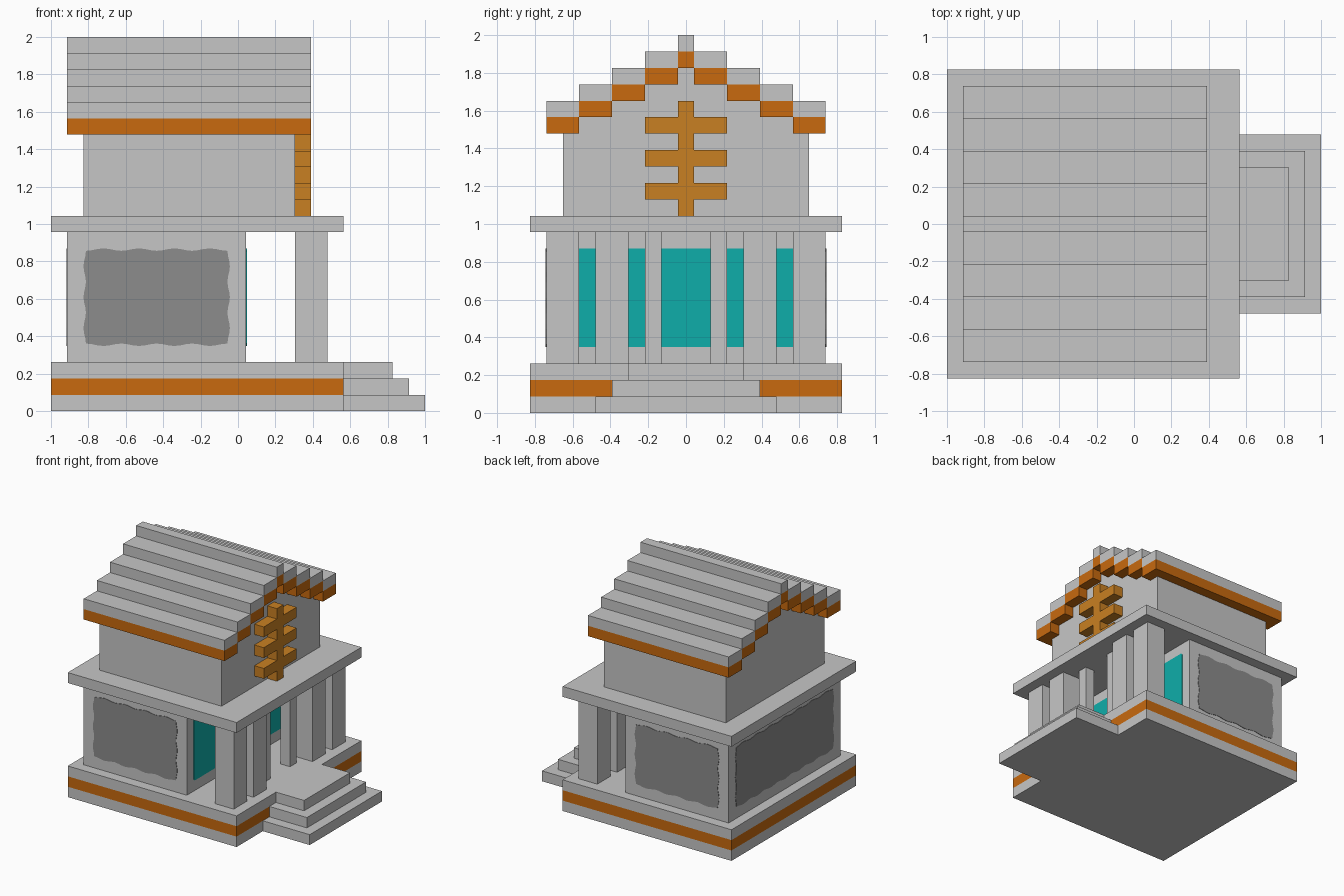
import bpy
import bmesh
import math
from mathutils import Vector

if "Cube" in bpy.data.objects:
    bpy.data.objects.remove(bpy.data.objects["Cube"])

U = 2 / 23  # one building block; all sizes below are in blocks


def material(name, rgb):
    m = bpy.data.materials.new(name)
    m.diffuse_color = (*rgb, 1)
    m.use_nodes = True
    m.node_tree.nodes["Principled BSDF"].inputs["Base Color"].default_value = m.diffuse_color
    return m


STONE = material("light_stone", (0.565, 0.565, 0.565))
PANEL = material("dark_stone", (0.262, 0.262, 0.262))
ORANGE = material("orange_trim", (0.578, 0.144, 0.0045))
GOLD = material("gold", (0.584, 0.216, 0.016))
GLASS = material("teal_glass", (0.0048, 0.423, 0.402))


def prism(name, outline, push, mat):
    """Extrude a planar outline (points in blocks) along push."""
    bm = bmesh.new()
    face = bm.faces.new([bm.verts.new(Vector(p) * U) for p in outline])
    ext = bmesh.ops.extrude_face_region(bm, geom=[face], use_keep_orig=True)
    moved = [g for g in ext["geom"] if isinstance(g, bmesh.types.BMVert)]
    bmesh.ops.translate(bm, verts=moved, vec=Vector(push) * U)
    bmesh.ops.recalc_face_normals(bm, faces=bm.faces[:])
    mesh = bpy.data.meshes.new(name)
    bm.to_mesh(mesh)
    bm.free()
    mesh.materials.append(mat)
    ob = bpy.data.objects.new(name, mesh)
    bpy.context.collection.objects.link(ob)
    return ob


def box(name, x, y, z, mat=STONE):
    corners = [(x[0], y[0], z[0]), (x[1], y[0], z[0]),
               (x[1], y[1], z[0]), (x[0], y[1], z[0])]
    return prism(name, corners, (0, 0, z[1] - z[0]), mat)


def sym(half):
    return (-half, half)


def edge_points(w, h, wave):
    """Rectangle outline whose edges ripple inward by wave."""
    pts, corners = [], [(0, 0), (w, 0), (w, h), (0, h)]
    for i in range(4):
        a, b = Vector(corners[i]), Vector(corners[(i + 1) % 4])
        d = b - a
        length = d.length
        inward = Vector((-d.y, d.x)) / length
        bumps = max(2, round(length / 2.2))
        for j in range(bumps * 6 + 1):
            t = j / (bumps * 6)
            s = 0.15 + t * (length - 0.3)
            inset = wave * (1 + math.cos(2 * math.pi * bumps * t)) / 2
            pts.append(a + d / length * s + inward * inset)
    return pts


# Plinth in three courses, with the entrance steps
for i, (mat, step_x, step_y) in enumerate(
        [(STONE, 11.5, 5.5), (ORANGE, 10.5, 4.5), (STONE, 9.5, 3.5)]):
    box(f"plinth_course_{i + 1}", (-11.5, 6.5), sym(9.5), (i, i + 1), mat)
    box(f"entrance_step_{i + 1}", (6.5, step_x), sym(step_y), (i, i + 1))

# Ground floor hall and slab above it
box("hall", (-10.5, 0.5), sym(8.5), (3, 11))
box("upper_slab", (-11.5, 6.5), sym(9.5), (11, 12))

# Wall panels (thin plates) on both sides and the back, glazing at the front
T = 0.04
for side, y in (("front", -8.5), ("back", 8.5)):
    prism(f"side_panel_{side}", [(-9.5 + p.x, y, 4 + p.y) for p in edge_points(9, 6, 0.15)],
          (0, math.copysign(T, y), 0), PANEL)
prism("rear_panel", [(-10.5, -7.5 + p.x, 4 + p.y) for p in edge_points(15, 6, 0.15)],
      (-T, 0, 0), PANEL)
prism("glazing", [(0.5, -7.5 + p.x, 4 + p.y) for p in edge_points(15, 6, 0)],
      (T, 0, 0), GLASS)

# Portico columns, mirrored about the middle
for s, side in ((-1, "left"), (1, "right")):
    for name, a, b, x1 in (("outer", 6.5, 8.5, 5.5), ("middle", 3.5, 5.5, 5.5),
                           ("inner", 1.5, 2.5, 4.5)):
        box(f"{name}_column_{side}", (3.5, x1), sorted((s * a, s * b)), (3, 11))

# Upper storey with stepped gable
half = [(7.5, 12), (7.5, 17), (6.5, 17), (6.5, 18), (4.5, 18), (4.5, 19),
        (2.5, 19), (2.5, 20), (0.5, 20), (0.5, 21)]
gable = half + [(-y, z) for y, z in reversed(half)]
prism("upper_storey", [(-9.5, y, z) for y, z in gable], (13, 0, 0), STONE)

# Stepped roof: stone tread over an orange underlay
ROOF_X = (-10.5, 4.5)
for i in range(4):
    outer, z = 8.5 - 2 * i, 17 + i
    for s, side in ((-1, "left"), (1, "right")):
        y = sorted((s * outer, s * (outer - 2)))
        box(f"roof_trim_{i + 1}_{side}", ROOF_X, y, (z, z + 1), ORANGE)
        box(f"roof_tread_{i + 1}_{side}", ROOF_X, y, (z + 1, z + 2))
box("ridge_trim", ROOF_X, sym(0.5), (21, 22), ORANGE)
box("ridge_cap", ROOF_X, sym(0.5), (22, 23))

# Abstract gold gable ornament: an upright with three crossbars
box("ornament_upright", (3.5, 4.5), sym(0.5), (12, 19), GOLD)
for i, z in enumerate((13, 15, 17)):
    for y in ((-2.5, -0.5), (0.5, 2.5)):
        side = "left" if y[0] < 0 else "right"
        box(f"ornament_crossbar_{i + 1}_{side}", (3.5, 4.5), y, (z, z + 1), GOLD)
